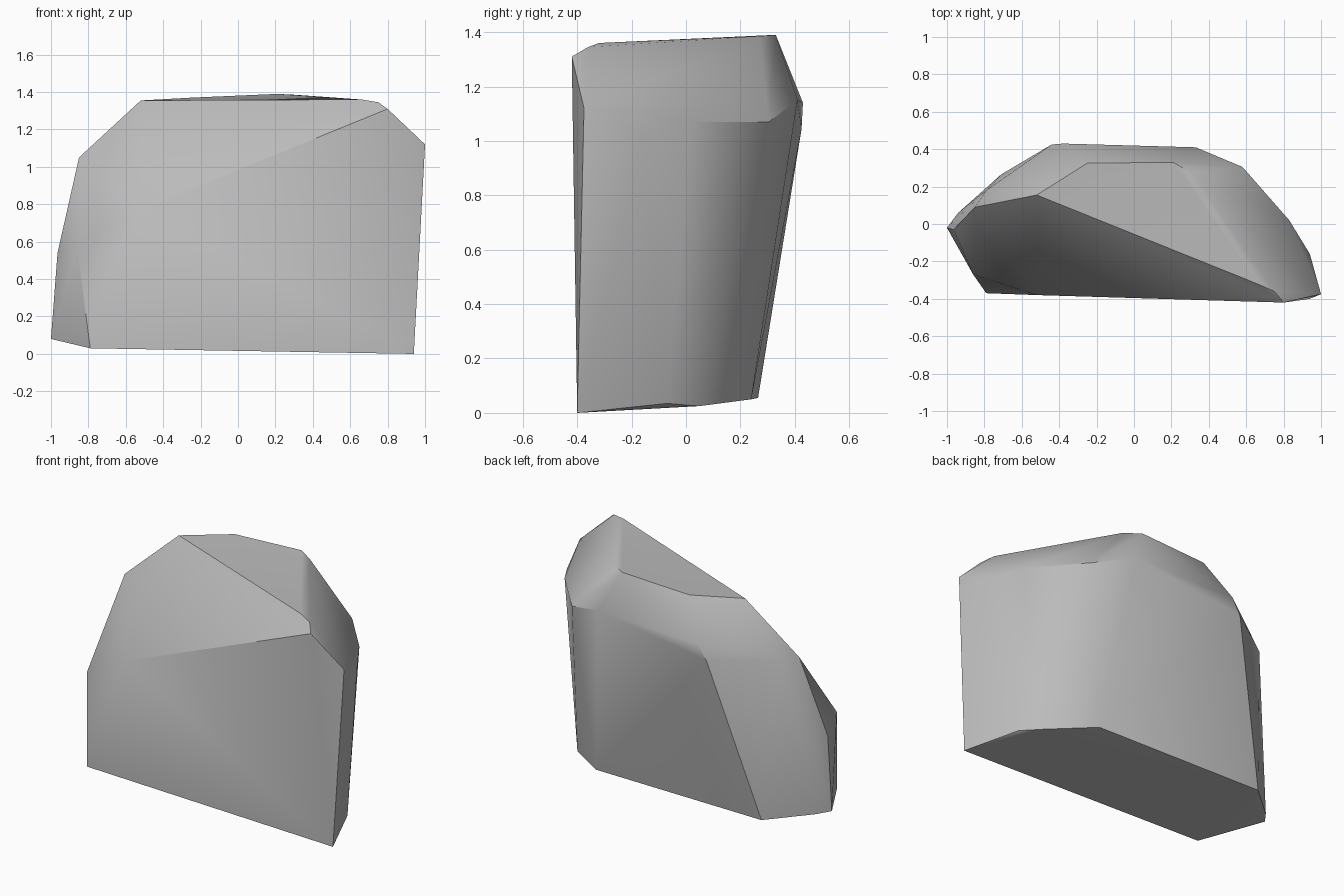
import bpy
import bmesh
from math import radians

cube = bpy.data.objects.get("Cube")
if cube:
    bpy.data.objects.remove(cube, do_unlink=True)

# Stone colour
stone = bpy.data.materials.new("stone_grey")
stone.use_nodes = True
grey = (0.5, 0.5, 0.5, 1)
stone.diffuse_color = grey
bsdf = next(n for n in stone.node_tree.nodes if n.type == "BSDF_PRINCIPLED")
bsdf.inputs["Base Color"].default_value = grey

# Corners of the chipped boulder, ring by ring
base = [(.94, -.40, 0), (-.79, -.37, .03), (-1, -.02, .08), (-.94, .06, .075),
        (-.71, .265, .055), (.46, .24, .05), (.72, .05, .025), (.81, -.07, .035)]
left_side = [(-.86, -.27, .57), (-.965, -.03, .54), (-.52, -.38, .77)]
shoulder = [(1, -.375, 1.12), (.94, -.16, 1.03), (.83, .02, 1.07),
            (.58, .305, 1.07), (.33, .41, 1.15), (-.38, .43, 1.14),
            (-.44, .425, 1.045), (-.79, .18, 1.045), (-.85, .09, 1.05)]
crown = [(.80, -.42, 1.31), (.75, -.36, 1.345), (.66, -.32, 1.36),
         (-.52, .155, 1.355), (-.25, .325, 1.37), (.21, .33, 1.39), (.31, .27, 1.385)]

# Skin the corners and merge nearly flat facets
bm = bmesh.new()
for corner in base + left_side + shoulder + crown:
    bm.verts.new(corner)
bmesh.ops.convex_hull(bm, input=bm.verts[:])
bmesh.ops.delete(bm, geom=[v for v in bm.verts if not v.link_faces], context="VERTS")
bmesh.ops.dissolve_limit(bm, angle_limit=radians(3), verts=bm.verts[:], edges=bm.edges[:])
bmesh.ops.recalc_face_normals(bm, faces=bm.faces[:])

mesh = bpy.data.meshes.new("boulder")
bm.to_mesh(mesh)
bm.free()
mesh.materials.append(stone)
boulder = bpy.data.objects.new("boulder", mesh)
bpy.context.collection.objects.link(boulder)

# Soft shallow edges, crisp breaks
bpy.ops.object.select_all(action="DESELECT")
boulder.select_set(True)
bpy.context.view_layer.objects.active = boulder
bpy.ops.object.shade_smooth_by_angle(angle=radians(35))
